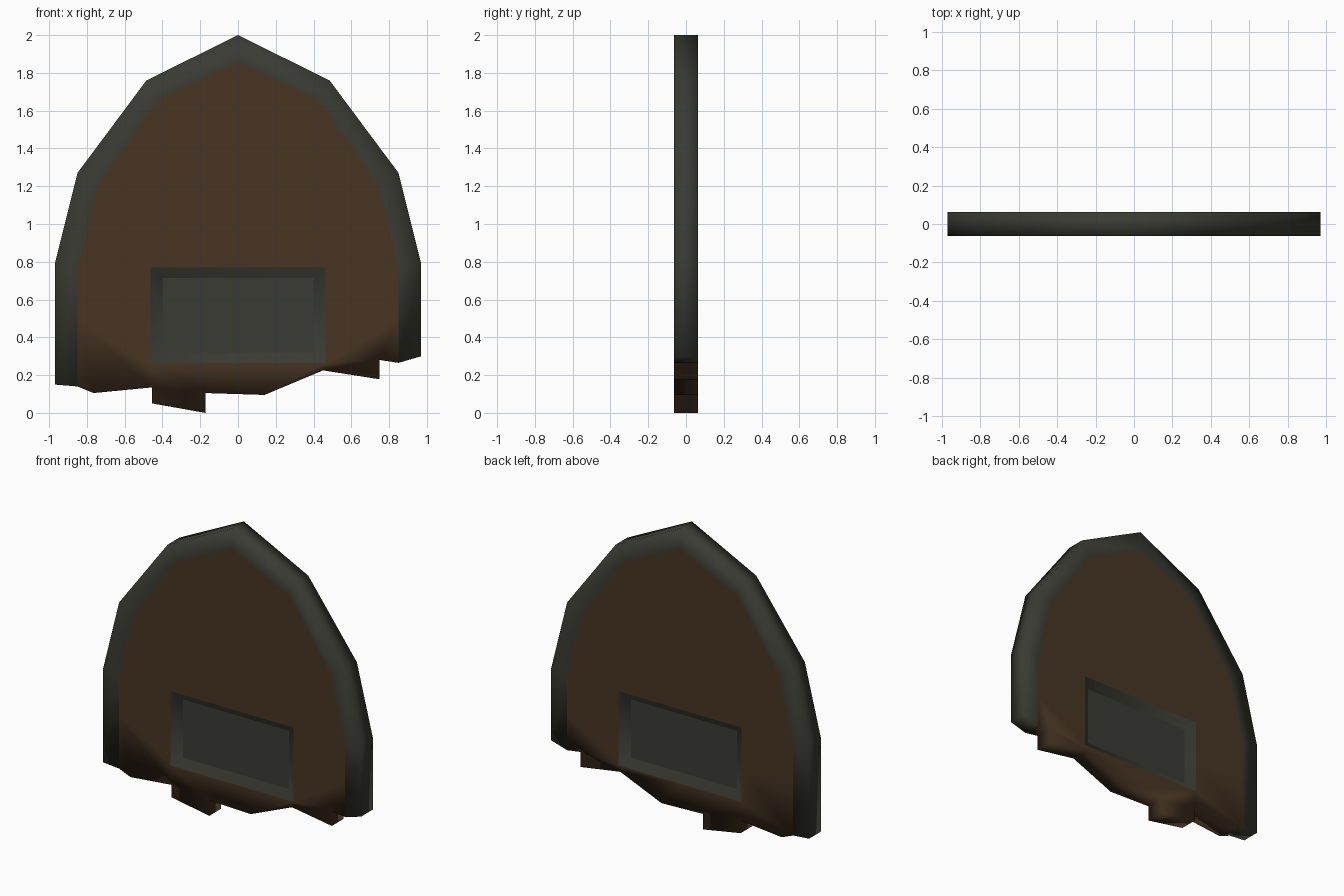
import bpy, bmesh, math

if "Cube" in bpy.data.objects:
    bpy.data.objects.remove(bpy.data.objects["Cube"])

HALF = 0.063     # half thickness of the slab
DEPTH = 0.041    # how far the slot plate is sunk


def material(name, rgb):
    m = bpy.data.materials.new(name)
    m.diffuse_color = (*rgb, 1)
    m.use_nodes = True
    m.node_tree.nodes["Principled BSDF"].inputs["Base Color"].default_value = m.diffuse_color
    return m


wood = material("dark wood", (0.066, 0.036, 0.017))
iron = material("dark iron", (0.042, 0.043, 0.033))


def build(name, mat, faces, edges=(), smooth=False, cuts=()):
    """faces: polygons of (x, z, sink), counter-clockwise from the front, made on both sides.
    edges: outline segments that get a wall through the thickness."""
    bm = bmesh.new()

    def add(points):
        bm.faces.new([bm.verts.new(p) for p in points])

    for poly in faces:
        pts = [(p[0], HALF - (p[2] if len(p) > 2 else 0), p[1]) for p in poly]
        add([(x, -y, z) for x, y, z in pts])
        add(pts[::-1])
    for (ax, az), (bx, bz) in edges:
        add([(ax, -HALF, az), (ax, HALF, az), (bx, HALF, bz), (bx, -HALF, bz)])
    bmesh.ops.remove_doubles(bm, verts=bm.verts, dist=1e-4)
    for z in cuts:
        bmesh.ops.bisect_plane(bm, geom=bm.verts[:] + bm.edges[:] + bm.faces[:],
                               plane_co=(0, 0, z), plane_no=(0, 0, 1))
    for f in bm.faces:
        f.smooth = smooth
    me = bpy.data.meshes.new(name)
    bm.to_mesh(me)
    bm.free()
    me.materials.append(mat)
    ob = bpy.data.objects.new(name, me)
    bpy.context.collection.objects.link(ob)
    return ob


def arch(right_foot, side, peak, left_foot):
    """Mirrored arch running from the right foot over the peak to the left foot."""
    return [right_foot] + side + [peak] + [(-x, z) for x, z in side[::-1]] + [left_foot]


def pairs(pts):
    return list(zip(pts, pts[1:]))


outer = arch((0.97, 0.30), [(0.97, 0.79), (0.85, 1.27), (0.485, 1.76)], (0, 2.0), (-0.97, 0.15))
inner = arch((0.85, 0.265), [(0.85, 0.77), (0.745, 1.20), (0.425, 1.66)], (0, 1.86), (-0.85, 0.14))

# Metal rim around the arch
rim_faces = [(inner[i], outer[i], outer[i + 1], inner[i + 1]) for i in range(len(outer) - 1)]
build("metal_rim", iron, rim_faces, pairs([inner[0]] + outer + [inner[-1]]), smooth=True)

# Wooden boards with a broken lower edge and an opening for the slot
broken_left = [(-0.765, 0.105), (-0.455, 0.135), (-0.455, 0.05), (-0.172, 0.0),
               (-0.172, 0.105), (0.14, 0.095)]
broken_right = [(0.45, 0.225), (0.75, 0.178), (0.75, 0.28)]
W, B, T = 0.462, 0.265, 0.77
left_half = inner[4:] + broken_left + [(0, B), (-W, B), (-W, T), (0, T)]
right_half = [(0, B), broken_left[-1]] + broken_right + inner[:5] + [(0, T), (W, T), (W, B)]
build("wooden_boards", wood, [left_half, right_half],
      pairs([inner[-1]] + broken_left + broken_right + [inner[0]]), smooth=True, cuts=(0.5,))

# Slot: sloping frame leading to a sunken plate
lip = [(-W, B, 0), (W, B, 0), (W, T, 0), (-W, T, 0)]
sunk = [(-0.4, 0.32, DEPTH), (0.4, 0.32, DEPTH), (0.4, 0.715, DEPTH), (-0.4, 0.715, DEPTH)]
build("slot_frame", iron,
      [(lip[i], lip[(i + 1) % 4], sunk[(i + 1) % 4], sunk[i]) for i in range(4)], smooth=True)
build("slot_plate", iron, [sunk])
